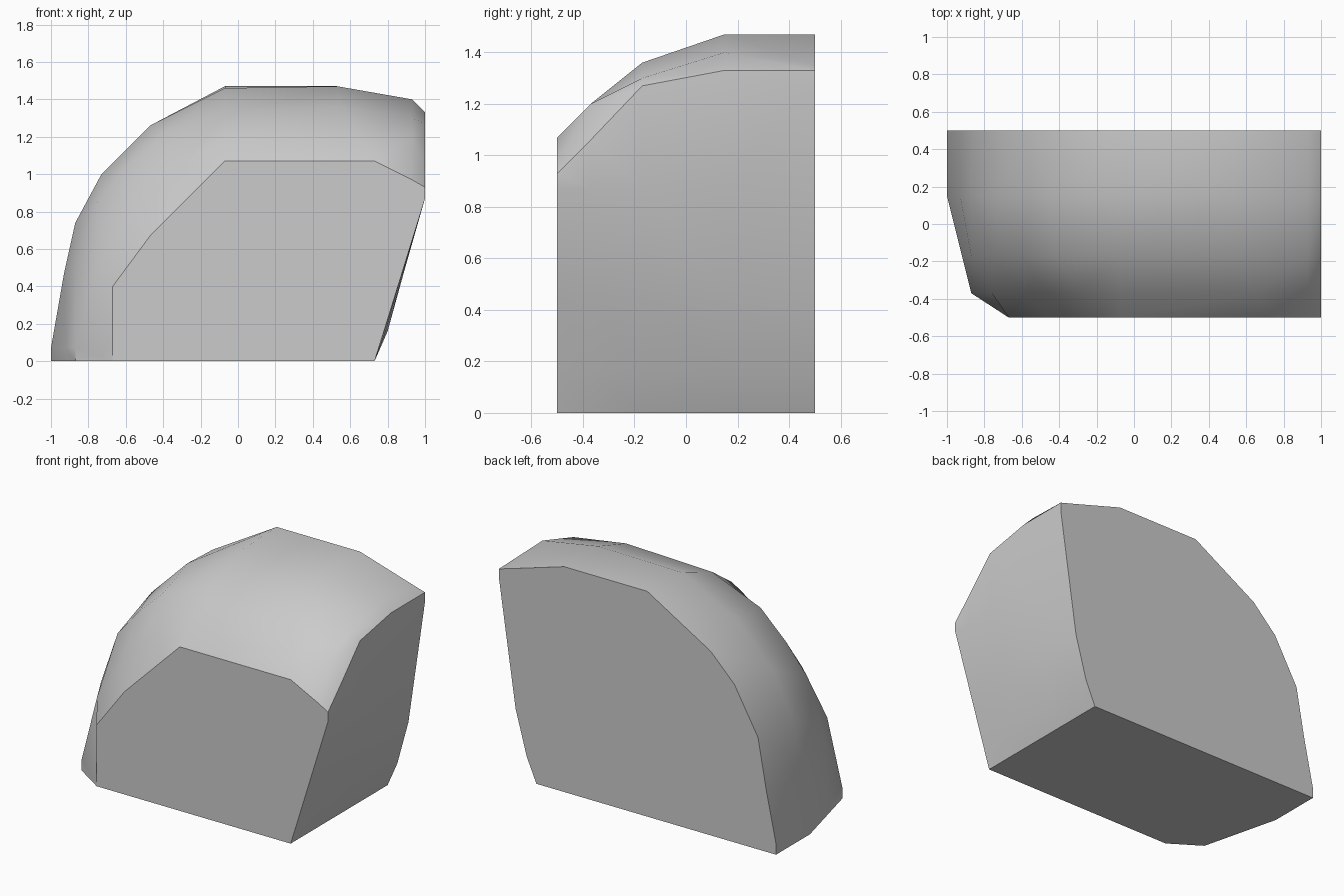
import bpy
import bmesh
from math import radians

cube = bpy.data.objects.get("Cube")
if cube:
    bpy.data.objects.remove(cube, do_unlink=True)

# Stone colour
stone = bpy.data.materials.new("stone grey")
stone.use_nodes = True
colour = (0.6, 0.6, 0.6, 1)
stone.diffuse_color = colour
stone.node_tree.nodes["Principled BSDF"].inputs["Base Color"].default_value = colour

# Upper outlines (x, z), each from the left flank over the crown to the right wall
front = [(-.67, .4), (-.47, .67), (-.35, .79), (-.2, .94), (-.07, 1.07),
         (.73, 1.07), (.93, .97), (1, .93), (1, .87)]
brow = [(-.76, .5), (-.58, .78), (-.45, .92), (-.3, 1.05), (-.07, 1.2),
        (.65, 1.2), (.93, 1.2), (1, 1.06), (1, .87)]
shoulder = [(-.87, .5), (-.75, .85), (-.6, 1.03), (-.42, 1.2), (-.07, 1.34),
            (.55, 1.36), (.93, 1.3), (1, 1.27), (1, .87)]
crown = [(-.93, .47), (-.87, .74), (-.73, 1), (-.47, 1.26), (-.07, 1.46),
         (.53, 1.47), (.93, 1.4), (1, 1.33), (1, .88)]
back = [(-.93, .4), (-.87, .73), (-.7, 1.03), (-.53, 1.2), (-.07, 1.47),
        (.53, 1.47), (.93, 1.35), (1, 1.33), (1, 1.27)]

# Depth of each outline, its left foot and the bulge of the right wall
stations = [(-.5, -.67, 0, front), (-.37, -.87, .01, brow),
            (-.17, -.92, .02, shoulder), (.15, -1, .02, crown),
            (.5, -1, .02, back)]


def section(bm, depth, foot, bulge, outline):
    """Close an outline with a low left skirt and a curved right wall."""
    right_wall = [(.87 + bulge / 2, .45), (.78 + bulge, .16), (.73, 0)]
    points = [(foot, 0), (foot, .07)] + outline + right_wall
    return [bm.verts.new((x, depth, z)) for x, z in points]


def build_rock(name):
    """Loft the outlines from front to back and cap both ends."""
    bm = bmesh.new()
    rings = [section(bm, *station) for station in stations]
    for near, far in zip(rings, rings[1:]):
        count = len(near)
        for i in range(count):
            j = (i + 1) % count
            bm.faces.new((near[i], near[j], far[j], far[i]))
    bm.faces.new(rings[0])
    bm.faces.new(rings[-1])
    bmesh.ops.recalc_face_normals(bm, faces=bm.faces)
    mesh = bpy.data.meshes.new(name)
    bm.to_mesh(mesh)
    bm.free()
    mesh.materials.append(stone)
    rock = bpy.data.objects.new(name, mesh)
    bpy.context.collection.objects.link(rock)
    return rock


# Rock with a rounded crown and crisp flat cut sides
rock = build_rock("rock")
bpy.ops.object.select_all(action='DESELECT')
rock.select_set(True)
bpy.context.view_layer.objects.active = rock
bpy.ops.object.shade_smooth_by_angle(angle=radians(32))
